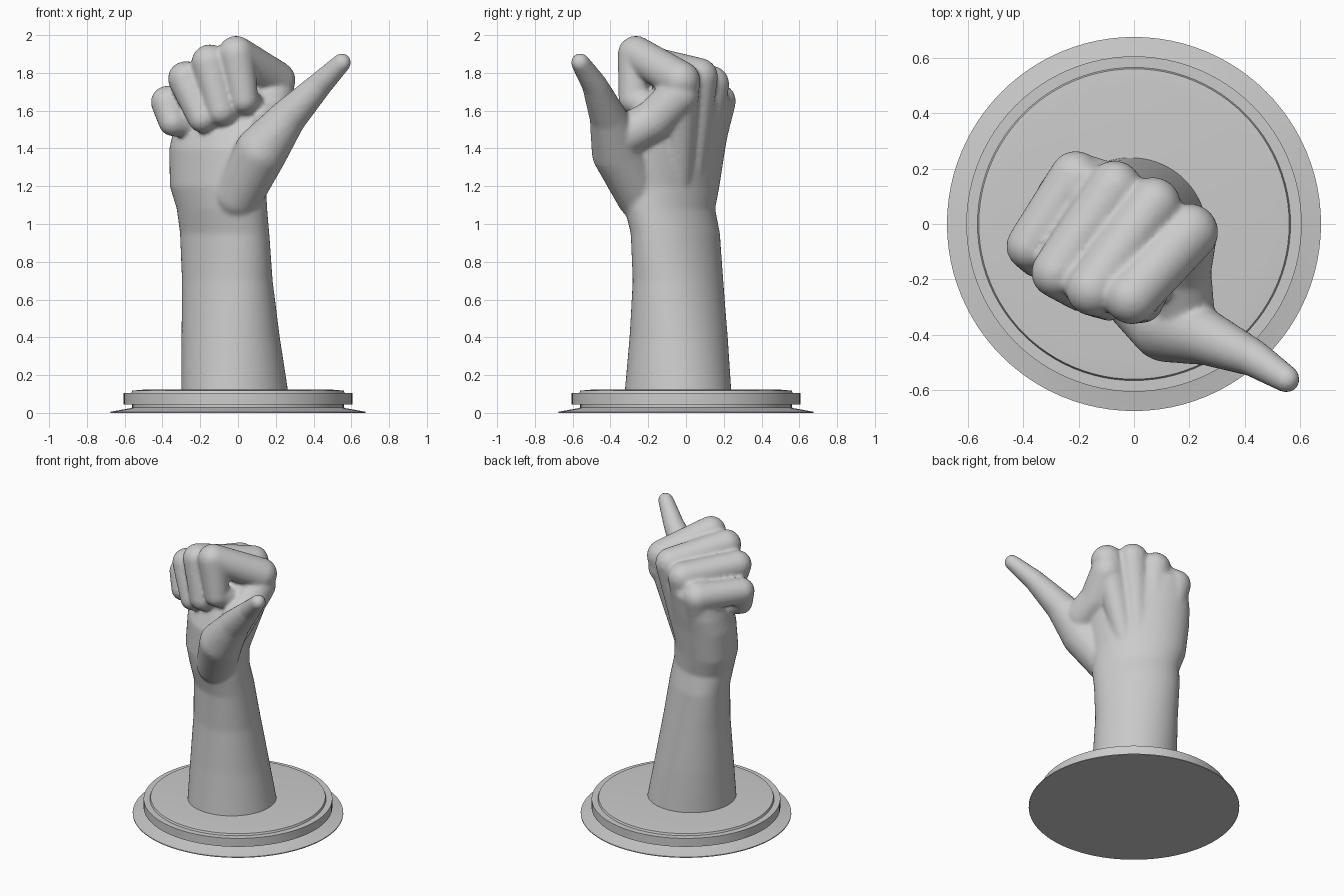
import bpy, bmesh, math
from mathutils import Vector

if "Cube" in bpy.data.objects:
    bpy.data.objects.remove(bpy.data.objects["Cube"], do_unlink=True)

# One plain grey for the whole sculpture
grey = bpy.data.materials.new("plaster_grey")
grey.use_nodes = True
colour = (0.6, 0.6, 0.6, 1.0)
grey.diffuse_color = colour
grey.node_tree.nodes["Principled BSDF"].inputs["Base Color"].default_value = colour

# Directions across the hand (towards the little finger) and out of its back
ACROSS = Vector((-1, 1, 0)).normalized()
BACK = Vector((1, 1, 0)).normalized()

temp = bmesh.new()
bmesh.ops.create_icosphere(temp, subdivisions=3, radius=1)
BALL = [v.co.copy() for v in temp.verts]
temp.free()


def make_object(name, bm):
    bmesh.ops.recalc_face_normals(bm, faces=bm.faces[:])
    mesh = bpy.data.meshes.new(name)
    bm.to_mesh(mesh)
    bm.free()
    mesh.materials.append(grey)
    obj = bpy.data.objects.new(name, mesh)
    bpy.context.collection.objects.link(obj)
    return obj


def loft(bm, rings):
    """Skin a list of point rings and cap both ends."""
    loops = [[bm.verts.new(p) for p in ring] for ring in rings]
    n = len(loops[0])
    for low, high in zip(loops, loops[1:]):
        for i in range(n):
            j = (i + 1) % n
            bm.faces.new((low[i], low[j], high[j], high[i]))
    bm.faces.new(loops[0][::-1])
    bm.faces.new(loops[-1])


def limb(bm, joints):
    """Chain of tapered capsules through (x, y, z, radius) joints."""
    for a, b in zip(joints, joints[1:]):
        verts = [bm.verts.new(Vector(j[:3]) + p * j[3]) for j in (a, b) for p in BALL]
        hull = bmesh.ops.convex_hull(bm, input=verts)
        inner = {g for g in hull["geom_interior"] + hull["geom_unused"]
                 if isinstance(g, bmesh.types.BMVert)}
        bmesh.ops.delete(bm, geom=list(inner), context='VERTS')


def oval(z, across, back, r_across, r_back, n=64):
    ring = []
    for i in range(n):
        t = math.tau * i / n
        p = (ACROSS * (across + r_across * math.cos(t))
             + BACK * (back + r_back * math.sin(t)))
        ring.append((p.x, p.y, z))
    return ring


bm = bmesh.new()

# Forearm, wrist and palm: height, centre and half widths of each oval
sections = [
    (0.08, -0.02, -0.04, 0.28, 0.29),
    (0.40, 0.00, -0.055, 0.27, 0.25),
    (0.70, 0.01, -0.07, 0.265, 0.212),
    (0.95, 0.01, -0.09, 0.275, 0.19),
    (1.08, 0.00, -0.12, 0.28, 0.19),
    (1.20, 0.02, -0.13, 0.30, 0.20),
    (1.40, 0.02, -0.11, 0.325, 0.205),
    (1.50, 0.03, -0.08, 0.32, 0.19),
    (1.65, 0.05, -0.03, 0.29, 0.16),
    (1.75, 0.05, -0.02, 0.23, 0.10),
]
loft(bm, [oval(*s) for s in sections])

# Fingers: hand bone start, big knuckle, middle knuckle, end knuckle, tucked tip
fingers = {
    "index": [(0.03, -0.04, 1.2, 0.07), (0.2, -0.03, 1.76, 0.105),
              (-0.01, -0.265, 1.9, 0.097), (0.03, -0.28, 1.66, 0.078),
              (0.1, -0.15, 1.6, 0.07)],
    "middle": [(-0.03, 0.02, 1.2, 0.07), (0.07, 0.07, 1.78, 0.1),
               (-0.15, -0.235, 1.855, 0.097), (-0.09, -0.27, 1.6, 0.08),
               (0.02, -0.14, 1.56, 0.07)],
    "ring": [(-0.1, 0.06, 1.2, 0.07), (-0.07, 0.13, 1.74, 0.1),
             (-0.28, -0.175, 1.77, 0.092), (-0.19, -0.24, 1.56, 0.077),
             (-0.06, -0.1, 1.53, 0.07)],
    "little": [(-0.17, 0.08, 1.2, 0.07), (-0.21, 0.17, 1.65, 0.095),
               (-0.375, -0.08, 1.645, 0.087), (-0.345, -0.12, 1.54, 0.076),
               (-0.2, -0.05, 1.52, 0.07)],
}
for joints in fingers.values():
    limb(bm, joints)

# Thumb, from the heel of the palm to the raised tip
limb(bm, [(0.0, -0.24, 1.15, 0.13), (0.12, -0.36, 1.38, 0.14),
          (0.26, -0.41, 1.56, 0.1), (0.43, -0.483, 1.735, 0.068),
          (0.55, -0.56, 1.855, 0.05)])

# Web of skin between thumb and index knuckle
limb(bm, [(0.18, -0.3, 1.48, 0.11), (0.17, -0.17, 1.55, 0.11), (0.19, -0.04, 1.68, 0.11)])

# Fuse everything into one smooth skin
hand = make_object("hand_and_forearm", bm)
fuse = hand.modifiers.new("fuse", 'REMESH')
fuse.mode = 'VOXEL'
fuse.voxel_size = 0.012
fuse.use_smooth_shade = True
relax = hand.modifiers.new("relax", 'SMOOTH')
relax.factor = 0.5
relax.iterations = 8

# Round plinth: turned profile of (radius, height)
profile = [(0.675, 0), (0.675, 0.006), (0.575, 0.024), (0.56, 0.028), (0.56, 0.045),
           (0.605, 0.045), (0.605, 0.105), (0.565, 0.105), (0.56, 0.118), (0.5, 0.123)]
bm = bmesh.new()
steps = 96
loft(bm, [[(r * math.cos(math.tau * i / steps), r * math.sin(math.tau * i / steps), z)
           for i in range(steps)] for r, z in profile])
plinth = make_object("plinth", bm)
bpy.ops.object.select_all(action='DESELECT')
plinth.select_set(True)
bpy.context.view_layer.objects.active = plinth
bpy.ops.object.shade_smooth_by_angle(angle=math.radians(30))
